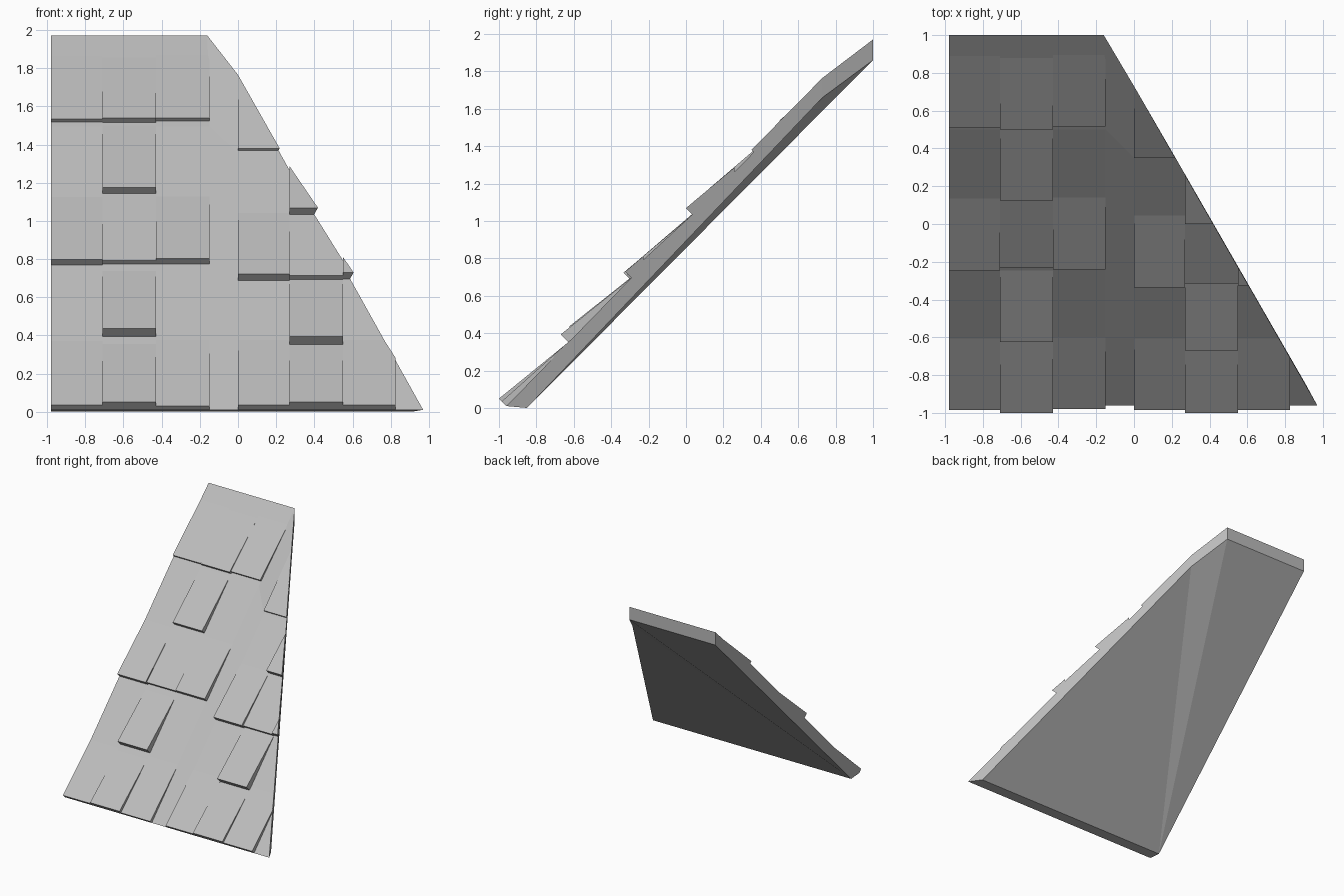
import bpy, bmesh
from mathutils import Vector

cube = bpy.data.objects.get("Cube")
if cube:
    bpy.data.objects.remove(cube, do_unlink=True)

slate = bpy.data.materials.new("slate_grey")
slate.use_nodes = True
GREY = (0.5, 0.5, 0.5, 1)
slate.diffuse_color = GREY
slate.node_tree.nodes["Principled BSDF"].inputs["Base Color"].default_value = GREY

LEFT, FRONT, BACK = -0.98, -0.96, 1.0
HIP = Vector((0, 0.73, 0))
HIP_NORMAL = Vector((1.69, 0.97, 0)).normalized()


def add_object(name, bm):
    bmesh.ops.recalc_face_normals(bm, faces=bm.faces)
    mesh = bpy.data.meshes.new(name)
    bm.to_mesh(mesh)
    bm.free()
    mesh.materials.append(slate)
    obj = bpy.data.objects.new(name, mesh)
    bpy.context.collection.objects.link(obj)
    return obj


def deck_z(x, y):
    """Height of the slightly bowed roof deck."""
    bend, rise, end, drop = (0.5, 0.995, 1.0, 0.97) if x < -0.05 else (0.35, 1.005, 0.73, 1.035)
    if y < bend:
        return y + 0.97 + (rise - 0.97) * (y - FRONT) / (bend - FRONT)
    return y + rise + (drop - rise) * (y - bend) / (end - bend)


# Roof slab: bowed top, sloping underside, hip cut on one side
bm = bmesh.new()
plan = dict(a=(LEFT, FRONT), b=(-0.15, FRONT), c=(0, FRONT), d=(0.97, FRONT),
            e=(LEFT, 0.5), f=(-0.15, 0.5), g=(0, 0.35), h=(0.22, 0.35),
            i=(LEFT, BACK), j=(-0.16, BACK), k=(0, 0.73))
v = {n: bm.verts.new((x, y, deck_z(x, y))) for n, (x, y) in plan.items()}
under = dict(A=(LEFT, -0.85, 0), D=(0.91, -0.85, 0), K=(0, 0.73, 1.66),
             J=(-0.16, BACK, 1.86), I=(LEFT, BACK, 1.86))
v.update({n: bm.verts.new(p) for n, p in under.items()})
for loop in ("abfe", "efji", "bcgf", "fgkj", "cdhg", "ghk",       # top
             "ADK", "AKJ", "AJI",                                 # underside
             "abcdDA", "dhkKD", "kjJK", "jiIJ", "ieaAI"):         # edges
    bm.faces.new([v[n] for n in loop])
add_object("roof_slab", bm)


def shingle(name, x0, x1, y, t, length=0.38):
    """Wedge that stands proud at its butt and fades into the deck."""
    xm = (x0 + x1) / 2
    yb, ye = y + t, min(y + length, BACK)
    zb, ze = deck_z(xm, yb), deck_z(xm, ye)
    section = [(y, zb + t), (yb, zb), (yb + 0.03, zb), (ye, ze - 0.03), (ye, ze)]
    bm = bmesh.new()
    ends = [[bm.verts.new((x, *p)) for p in section] for x in (x0, x1)]
    n = len(section)
    for end in ends:
        bm.faces.new(end)
    for i in range(n):
        j = (i + 1) % n
        bm.faces.new((ends[0][i], ends[0][j], ends[1][j], ends[1][i]))
    # Trim along the hip line
    cut = bmesh.ops.bisect_plane(bm, geom=bm.verts[:] + bm.edges[:] + bm.faces[:],
                                 plane_co=HIP, plane_no=HIP_NORMAL, clear_outer=True)
    edges = [g for g in cut["geom_cut"] if isinstance(g, bmesh.types.BMEdge)]
    if edges:
        bmesh.ops.holes_fill(bm, edges=edges)
    add_object(name, bm)


# Columns of shingles: x range, then (butt y, butt thickness) going up
columns = [
    (LEFT, -0.71, [(-0.985, 0.025), (-0.245, 0.03), (0.51, 0.015)]),
    (-0.71, -0.43, [(-1.0, 0.04), (-0.625, 0.042), (-0.23, 0.02), (0.125, 0.03), (0.5, 0.022)]),
    (-0.43, -0.15, [(-0.98, 0.02), (-0.24, 0.03), (0.515, 0.015)]),
    (0, 0.27, [(-0.985, 0.025), (-0.335, 0.035), (0.35, 0.012)]),
    (0.27, 0.55, [(-1.0, 0.04), (-0.67, 0.042), (-0.315, 0.02), (0.0, 0.036)]),
    (0.55, 0.825, [(-0.985, 0.025), (-0.325, 0.033)]),
]
for c, (x0, x1, rows) in enumerate(columns, 1):
    for r, (y, t) in enumerate(rows, 1):
        shingle(f"shingle_column{c}_row{r}", x0, x1, y, t)
